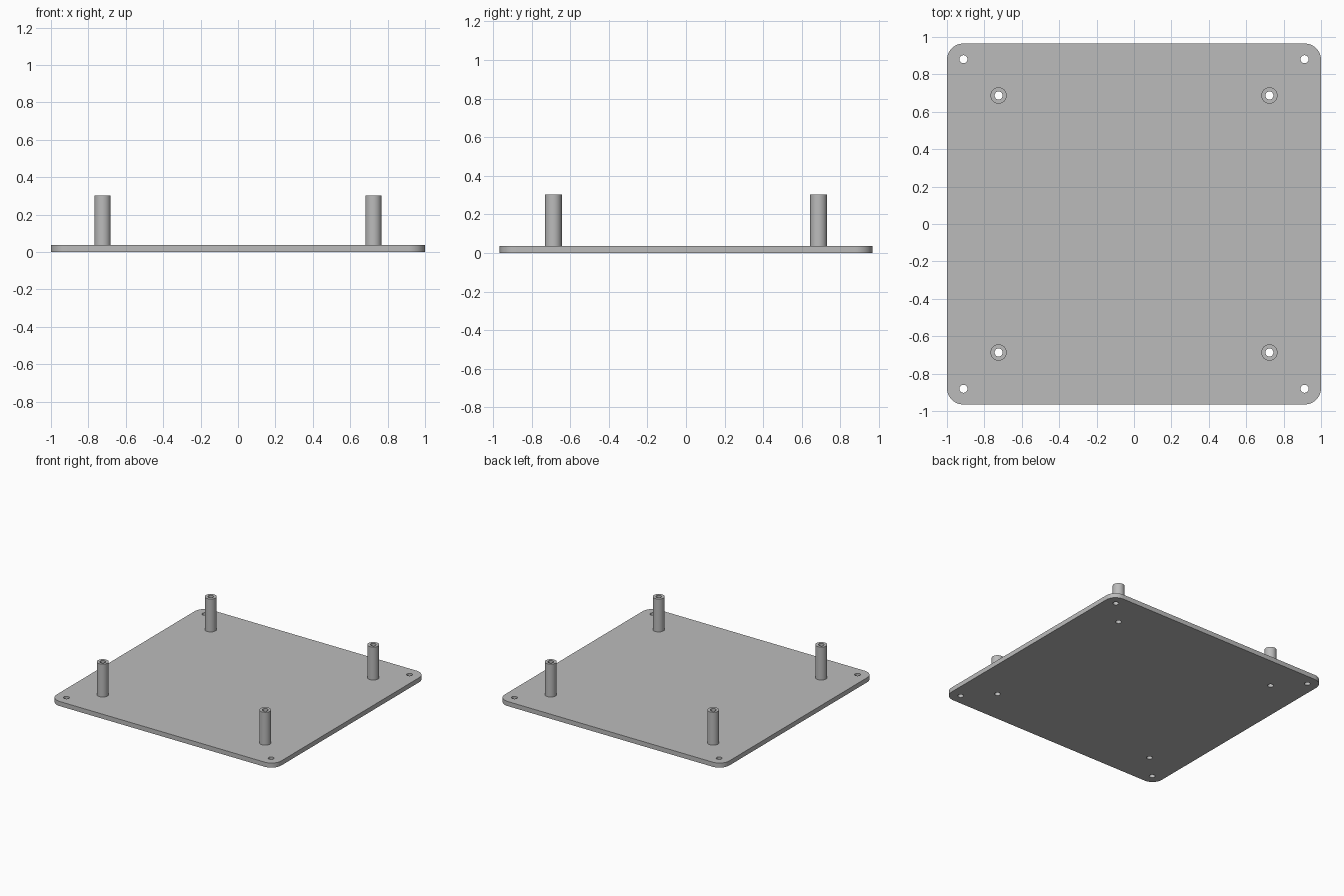
import bpy
import bmesh
from math import cos, sin, pi, radians

cube = bpy.data.objects.get("Cube")
if cube:
    bpy.data.objects.remove(cube, do_unlink=True)

# Main dimensions
HALF_X, HALF_Y, CORNER = 1.0, 0.965, 0.088
PLATE_TOP, POST_TOP = 0.037, 0.302
POST_X, POST_Y, POST_R = 0.724, 0.687, 0.0435
HOLE_X, HOLE_Y, HOLE_R = 0.912, 0.881, 0.0215

grey = bpy.data.materials.new("plain grey")
grey.use_nodes = True
colour = (0.5, 0.5, 0.5, 1)
grey.diffuse_color = colour
grey.node_tree.nodes["Principled BSDF"].inputs["Base Color"].default_value = colour


def circle(x, y, r, n=40):
    return [(x + r * cos(2 * pi * i / n), y + r * sin(2 * pi * i / n)) for i in range(n)]


def rounded_rectangle(hx, hy, r, steps=12):
    points = []
    for quarter, (sx, sy) in enumerate([(1, 1), (-1, 1), (-1, -1), (1, -1)]):
        for i in range(steps + 1):
            a = (quarter + i / steps) * pi / 2
            points.append((sx * (hx - r) + r * cos(a), sy * (hy - r) + r * sin(a)))
    return points


def extruded(name, outlines, z0, z1):
    """Solid from an outer outline and hole outlines, between two heights."""
    curve = bpy.data.curves.new(name, "CURVE")
    curve.dimensions = "2D"
    curve.fill_mode = "BOTH"
    curve.extrude = (z1 - z0) / 2
    for outline in outlines:
        spline = curve.splines.new("POLY")
        spline.points.add(len(outline) - 1)
        for point, (x, y) in zip(spline.points, outline):
            point.co = (x, y, 0, 1)
        spline.use_cyclic_u = True
    obj = bpy.data.objects.new(name, curve)
    bpy.context.collection.objects.link(obj)
    obj.location.z = (z0 + z1) / 2
    bpy.ops.object.select_all(action="DESELECT")
    obj.select_set(True)
    bpy.context.view_layer.objects.active = obj
    bpy.ops.object.convert(target="MESH")
    obj = bpy.context.object

    # Weld the caps to the walls
    bm = bmesh.new()
    bm.from_mesh(obj.data)
    bmesh.ops.remove_doubles(bm, verts=bm.verts, dist=0.0001)
    bmesh.ops.recalc_face_normals(bm, faces=bm.faces)
    bm.to_mesh(obj.data)
    bm.free()
    obj.data.materials.clear()
    obj.data.materials.append(grey)
    bpy.ops.object.shade_smooth_by_angle(angle=radians(30))
    return obj


corners = [("front_right", -1, -1), ("front_left", 1, -1),
           ("back_right", -1, 1), ("back_left", 1, 1)]

# Base plate with corner holes and holes under the posts
holes = []
for _, sx, sy in corners:
    holes.append(circle(sx * HOLE_X, sy * HOLE_Y, HOLE_R))
    holes.append(circle(sx * POST_X, sy * POST_Y, HOLE_R))
extruded("base_plate", [rounded_rectangle(HALF_X, HALF_Y, CORNER)] + holes, 0, PLATE_TOP)

# Hollow standoff posts
for label, sx, sy in corners:
    x, y = sx * POST_X, sy * POST_Y
    extruded(label + "_post", [circle(x, y, POST_R), circle(x, y, HOLE_R)], PLATE_TOP, POST_TOP)
